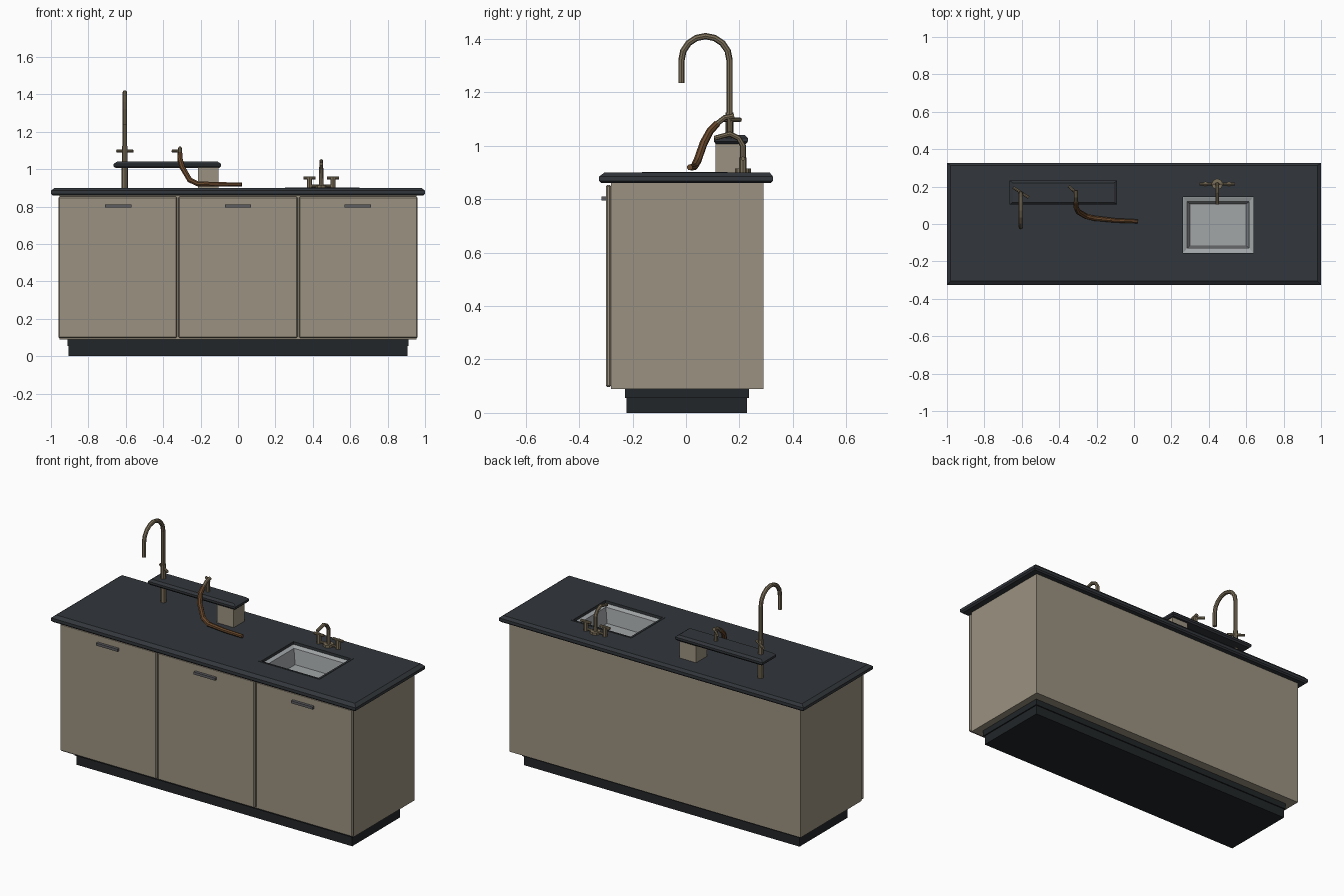
import bpy, bmesh, math
from mathutils import Vector

if "Cube" in bpy.data.objects:
    bpy.data.objects.remove(bpy.data.objects["Cube"])


def mat(name, rgb):
    m = bpy.data.materials.new(name)
    m.diffuse_color = (*rgb, 1)
    m.use_nodes = True
    m.node_tree.nodes["Principled BSDF"].inputs["Base Color"].default_value = m.diffuse_color
    return m


STONE = mat("dark_stone", (.032, .037, .044))
WOOD = mat("taupe_panel", (.33, .29, .22))
BRONZE = mat("bronze", (.20, .16, .10))
HOSE = mat("brown_hose", (.14, .065, .025))
STEEL = mat("steel", (.36, .38, .39))
BASE = mat("plinth_black", (.016, .019, .021))
PULL = mat("pull_grey", (.11, .11, .12))


def link(name, mesh, m):
    o = bpy.data.objects.new(name, mesh)
    bpy.context.collection.objects.link(o)
    mesh.materials.clear()
    mesh.materials.append(m)
    return o


def loft(name, m, loops, start=True, end=True, closed=False):
    """Stack of rectangles (cx, cy, half x, half y, z) joined by faces."""
    bm = bmesh.new()
    rings = [[bm.verts.new((cx + sx * hx, cy + sy * hy, z))
              for sx, sy in ((-1, -1), (1, -1), (1, 1), (-1, 1))]
             for cx, cy, hx, hy, z in loops]
    pairs = list(zip(rings, rings[1:]))
    if closed:
        pairs.append((rings[-1], rings[0]))
    for a, b in pairs:
        for i in range(4):
            j = (i + 1) % 4
            bm.faces.new((a[i], a[j], b[j], b[i]))
    if not closed:
        if start:
            bm.faces.new(rings[0][::-1])
        if end:
            bm.faces.new(rings[-1])
    me = bpy.data.meshes.new(name)
    bm.to_mesh(me)
    bm.free()
    return link(name, me, m)


def box(name, m, x0, x1, y0, y1, z0, z1, bevel=0):
    r = ((x0 + x1) / 2, (y0 + y1) / 2, (x1 - x0) / 2, (y1 - y0) / 2)
    o = loft(name, m, [(*r, z0), (*r, z1)])
    if bevel:
        b = o.modifiers.new("bevel", 'BEVEL')
        b.width = bevel
        b.segments = 1
    return o


def tube(name, m, pts, r):
    """Eight-sided tube; r is one radius or one per point."""
    cu = bpy.data.curves.new(name, 'CURVE')
    cu.dimensions = '3D'
    cu.bevel_depth = 1
    cu.bevel_resolution = 2
    cu.use_fill_caps = True
    s = cu.splines.new('POLY')
    s.points.add(len(pts) - 1)
    rs = r if isinstance(r, (list, tuple)) else [r] * len(pts)
    for p, co, q in zip(s.points, pts, rs):
        p.co = (*co, 1)
        p.radius = q
    tmp = bpy.data.objects.new(name + "_tmp", cu)
    bpy.context.collection.objects.link(tmp)
    bpy.context.view_layer.update()
    dg = bpy.context.evaluated_depsgraph_get()
    me = bpy.data.meshes.new_from_object(tmp.evaluated_get(dg))
    bpy.data.objects.remove(tmp)
    for f in me.polygons:
        f.use_smooth = False
    return link(name, me, m)


# Plinth
box("plinth", BASE, -.905, .905, -.222, .228, 0, .06)
box("plinth_cap", BASE, -.912, .912, -.228, .235, .055, .092)

# Cabinet body, open at the top under the counter
body = (0, .005, .955, .285)
loft("cabinet_body", WOOD, [(*body, .09), (*body, .862)], end=False)

# Doors and pulls
for i, (x0, x1) in enumerate(((-.96, -.326), (-.318, .318), (.326, .96))):
    box(f"door_{i}", WOOD, x0, x1, -.30, -.28, .097, .853, .006)
    cx = (-.64, 0, .64)[i]
    box(f"door_pull_{i}", PULL, cx - .07, cx + .07, -.316, -.298, .795, .81)

# Countertop with sink cut-out
hole = (.45, -.005, .20, .16)
loft("countertop", STONE, [
    (*hole, .86), (0, 0, .99, .317, .86), (0, 0, 1, .325, .868),
    (0, 0, 1, .325, .885), (0, .004, .98, .309, .90), (*hole, .90)], closed=True)

# Sink basin: flange, sloped walls, floor
loft("sink_basin", STEEL, [
    (.45, -.005, .2, .16, .888), (.45, -.005, .185, .147, .886),
    (.45, -.005, .166, .124, .878), (.45, -.005, .150, .112, .79)], start=False)
loft("sink_rim", STONE, [
    (.45, -.005, .2, .16, .902), (.45, -.005, .188, .15, .902),
    (.45, -.005, .188, .15, .884), (.45, -.005, .2, .16, .884)], closed=True)

# Raised shelf and its supports
sh = (-.3775, .168)
loft("raised_shelf", STONE, [
    (*sh, .278, .057, 1.007), (*sh, .2875, .064, 1.016),
    (*sh, .2875, .064, 1.028), (*sh, .270, .052, 1.04)])
box("shelf_block", WOOD, -.215, -.105, .11, .212, .898, 1.01)
tube("shelf_post", BRONZE, [(-.605, .165, .898), (-.605, .165, 1.01)], .017)

# Tall gooseneck tap
tx, ty, r = -.605, .163, .09
arc = [(tx, ty - r + r * math.cos(a), 1.32 + r * math.sin(a))
       for a in [math.pi * k / 8 for k in range(9)]]
tube("gooseneck", BRONZE, [(tx, ty, 1.03)] + arc + [(tx, ty - 2 * r, 1.235)], .012)
tube("gooseneck_base", BRONZE, [(tx, ty, 1.035), (tx, ty, 1.125)], .015)
tube("gooseneck_lever", BRONZE, [(-.647, .197, 1.097), (-.562, .141, 1.097)], .008)

# Hose outlet and hose
tube("hose_outlet", BRONZE, [(-.312, .165, 1.035), (-.312, .165, 1.10)], .011)
tube("hose_lever", BRONZE, [(-.35, .203, 1.097), (-.305, .163, 1.097)], .008)
tube("hose_spout", BRONZE, [(-.31, .18, 1.112), (-.31, .145, 1.105), (-.31, .108, 1.076)], .01)
tube("hose", HOSE, [
    (-.31, .118, 1.084), (-.31, .09, 1.055), (-.298, .066, 1.01), (-.258, .042, .942),
    (-.215, .031, .922), (-.10, .019, .919), (.02, .014, .919)],
    [.013, .014, .015, .015, .014, .012, .011])

# Sink tap
sx, sy = .445, .213
tube("sink_tap_flange", BRONZE, [(sx, sy, .898), (sx, sy, .914)], .03)
tube("sink_tap_spout", BRONZE, [
    (sx, sy, .90), (sx, sy, 1.0), (sx, .197, 1.028), (sx, .165, 1.044), (sx, .106, 1.028)],
    [.012, .011, .010, .010, .009])
for n, s in (("left", -1), ("right", 1)):
    hx = sx + s * .063
    tube(f"sink_handle_{n}", BRONZE, [(hx, sy, .898), (hx, sy, .955)], .014)
    tube(f"sink_lever_{n}", BRONZE, [(hx - .032, sy, .952), (hx + .032, sy, .952)], .008)
tube("sink_tap_bridge", BRONZE, [(sx - .063, sy, .91), (sx + .063, sy, .91)], .007)

# Consistent outward normals (the open sink keeps its upward-facing floor)
for o in bpy.context.collection.objects:
    if o.name != "sink_basin":
        bm = bmesh.new()
        bm.from_mesh(o.data)
        bmesh.ops.recalc_face_normals(bm, faces=bm.faces)
        bm.to_mesh(o.data)
        bm.free()
    else:
        o.data.flip_normals() if o.data.polygons[-1].normal.z < 0 else None
